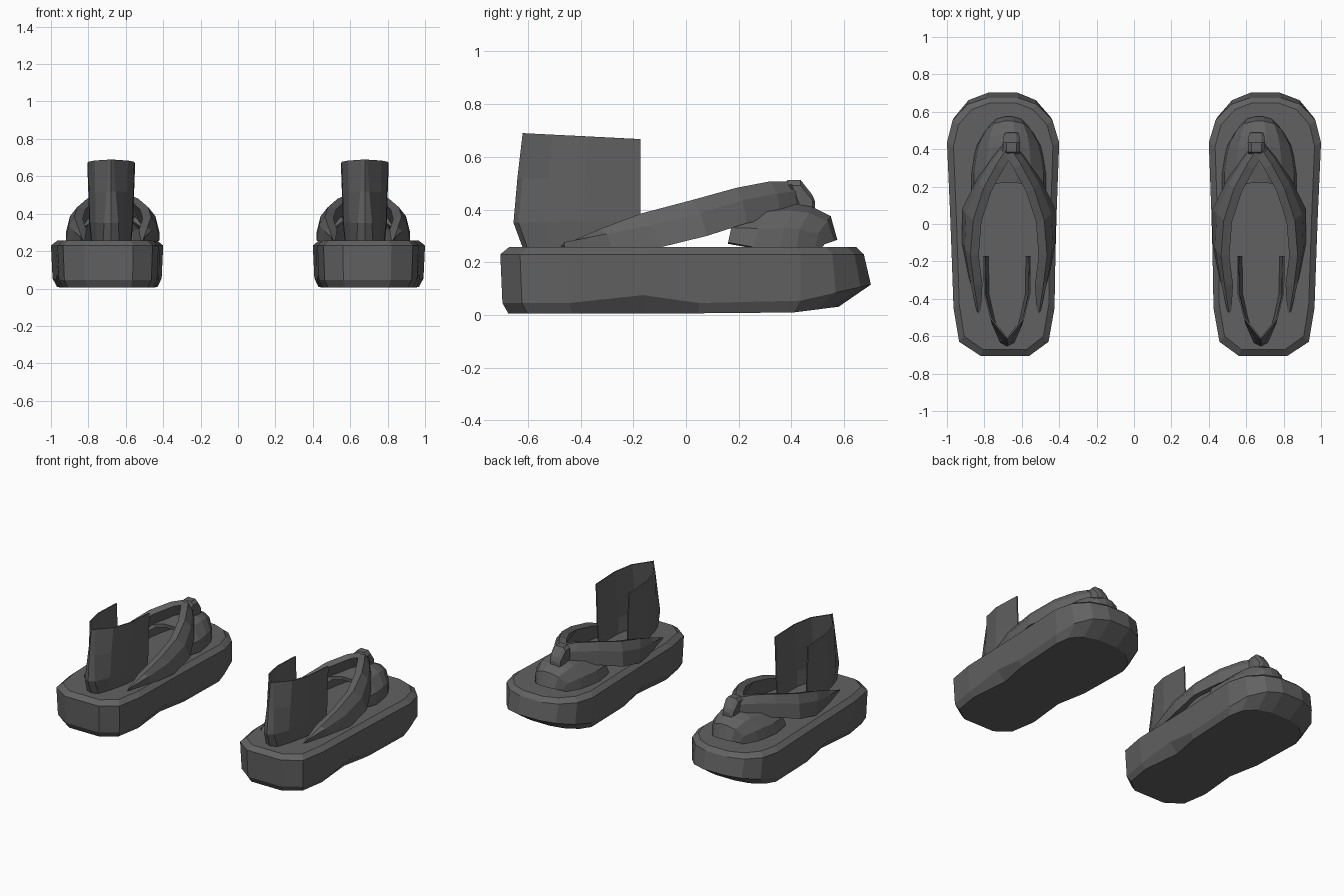
import bpy, bmesh
from mathutils import Vector

if "Cube" in bpy.data.objects:
    bpy.data.objects.remove(bpy.data.objects["Cube"])

dark = bpy.data.materials.new("dark_grey")
dark.use_nodes = True
dark.diffuse_color = (0.12, 0.12, 0.12, 1)
dark.node_tree.nodes["Principled BSDF"].inputs["Base Color"].default_value = (0.12, 0.12, 0.12, 1)

CX = 0.67  # centre line of the foot


def loft(name, rings, closed=True, caps=True, thickness=0):
    """Skin a list of equal-length rings, for the left and the mirrored right sandal."""
    for side, sign in (("left", 1), ("right", -1)):
        bm = bmesh.new()
        rows = [[bm.verts.new((sign * p[0], p[1], p[2])) for p in r] for r in rings]
        n = len(rings[0])
        for a, b in zip(rows, rows[1:]):
            for i in range(n if closed else n - 1):
                j = (i + 1) % n
                bm.faces.new((a[i], a[j], b[j], b[i]))
        if caps:
            bm.faces.new(rows[0])
            bm.faces.new(rows[-1])
        bmesh.ops.recalc_face_normals(bm, faces=bm.faces)
        mesh = bpy.data.meshes.new(f"{side}_{name}")
        bm.to_mesh(mesh)
        bm.free()
        mesh.materials.append(dark)
        obj = bpy.data.objects.new(mesh.name, mesh)
        bpy.context.collection.objects.link(obj)
        if thickness:
            mod = obj.modifiers.new("thickness", "SOLIDIFY")
            mod.thickness = thickness


# Sole: one outline, inset and raised ring by ring
outline = [(.56, -.705), (.82, -.705), (.935, -.63), (.965, -.45), (.975, -.165), (.983, .05),
           (1, .44), (.97, .575), (.89, .67), (.783, .71), (.62, .71), (.52, .67),
           (.436, .575), (.4, .44), (.414, .05), (.42, -.165), (.425, -.45), (.457, -.63)]


def sole_ring(z, inset, toe_pull, waist=0, toe_lift=0, waist_lift=0):
    ring = []
    for x, y in outline:
        toe = max(0, (y - .4) / .31)
        at_waist = y == -.165
        sx = 1 - (inset + (waist if at_waist else 0)) / .29
        sy = 1 - inset / .7
        ring.append((.695 + (x - .695) * sx, y * sy - toe_pull * toe,
                     z + toe_lift * toe + (waist_lift if at_waist else 0)))
    return ring


loft("sole", [sole_ring(.006, .03, .1, .035, .025),
              sole_ring(.045, .008, 0, 0, .07, .03),
              sole_ring(.23, 0, .035),
              sole_ring(.257, .033, .03)])

# Straps: a slanted band on each side, given as top and bottom edge stations
stations = [((.162, -.475, .262), (.165, -.46, .25)),
            ((.185, -.33, .325), (.215, -.28, .25)),
            ((.205, -.17, .385), (.25, -.1, .256)),
            ((.19, .02, .435), (.25, .08, .3)),
            ((.135, .19, .482), (.175, .23, .348)),
            ((.065, .32, .507), (.09, .36, .375)),
            ((.0, .42, .505), (.0, .46, .4))]


def strap_ring(i, side):
    a = Vector(stations[max(i - 1, 0)][0])
    b = Vector(stations[min(i + 1, len(stations) - 1)][0])
    t = b - a
    inward = Vector((-t.y, t.x, 0)).normalized() * (.012 if i == 0 else .045)
    top, low = (Vector(p) for p in stations[i])
    mid = (top + low) / 2 + Vector((.008, .005, .02))
    pts = [low, mid, top, top + inward + Vector((0, 0, -.012)), low + inward * .8]
    return [(CX + side * p.x, p.y, p.z) for p in pts]


for label, side in (("outer", 1), ("inner", -1)):
    loft(f"{label}_strap", [strap_ring(i, side) for i in range(len(stations))])

# Knot: small bevelled wrap where the straps meet
knot = [(.36, .47, .39, .032), (.385, .512, .38, .045), (.435, .512, .375, .047),
        (.48, .455, .38, .04), (.49, .43, .39, .03)]
loft("knot", [[(CX - .015 + w * k, y, z) for k, z in
               ((-1, low), (-1, top - .02), (-.6, top), (.6, top), (1, top - .02), (1, low))]
              for y, top, low, w in knot])

# Toe cover: arched shell, open towards the heel
arch = ((-1, 0), (-.93, .45), (-.6, .85), (-.2, 1), (.2, 1), (.6, .85), (.93, .45), (1, 0))
sections = [(.22, .2, .4, .275), (.32, .2, .415, .257), (.42, .185, .42, .255),
            (.48, .17, .41, .255), (.55, .13, .375, .255), (.575, .11, .285, .255)]
loft("toe_cover", [[(CX + w * k, y - .06 * abs(k) ** 3, low + (top - low) * h) for k, h in arch]
                   for y, w, top, low in sections], closed=False, caps=False, thickness=.025)

# Heel guard: thin upright sheet folded around the heel
def guard_ring(half, y_back, bulge, z_end, z_back):
    steps = [(1, 0), (.97, .45), (.7, .75), (bulge, .96)]
    right = [(half * w, -.172 + (y_back + .172) * f, z_end + (z_back - z_end) * f) for w, f in steps]
    pts = right + [(0, y_back, z_back)] + [(-x, y, z) for x, y, z in reversed(right)]
    return [(CX + .008 + x, y, z) for x, y, z in pts]


loft("heel_guard", [guard_ring(.108, -.62, .4, .255, .255),
                    guard_ring(.118, -.655, .32, .36, .35),
                    guard_ring(.122, -.64, .2, .5, .52),
                    guard_ring(.128, -.62, .1, .667, .69)],
     closed=False, caps=False, thickness=.008)
